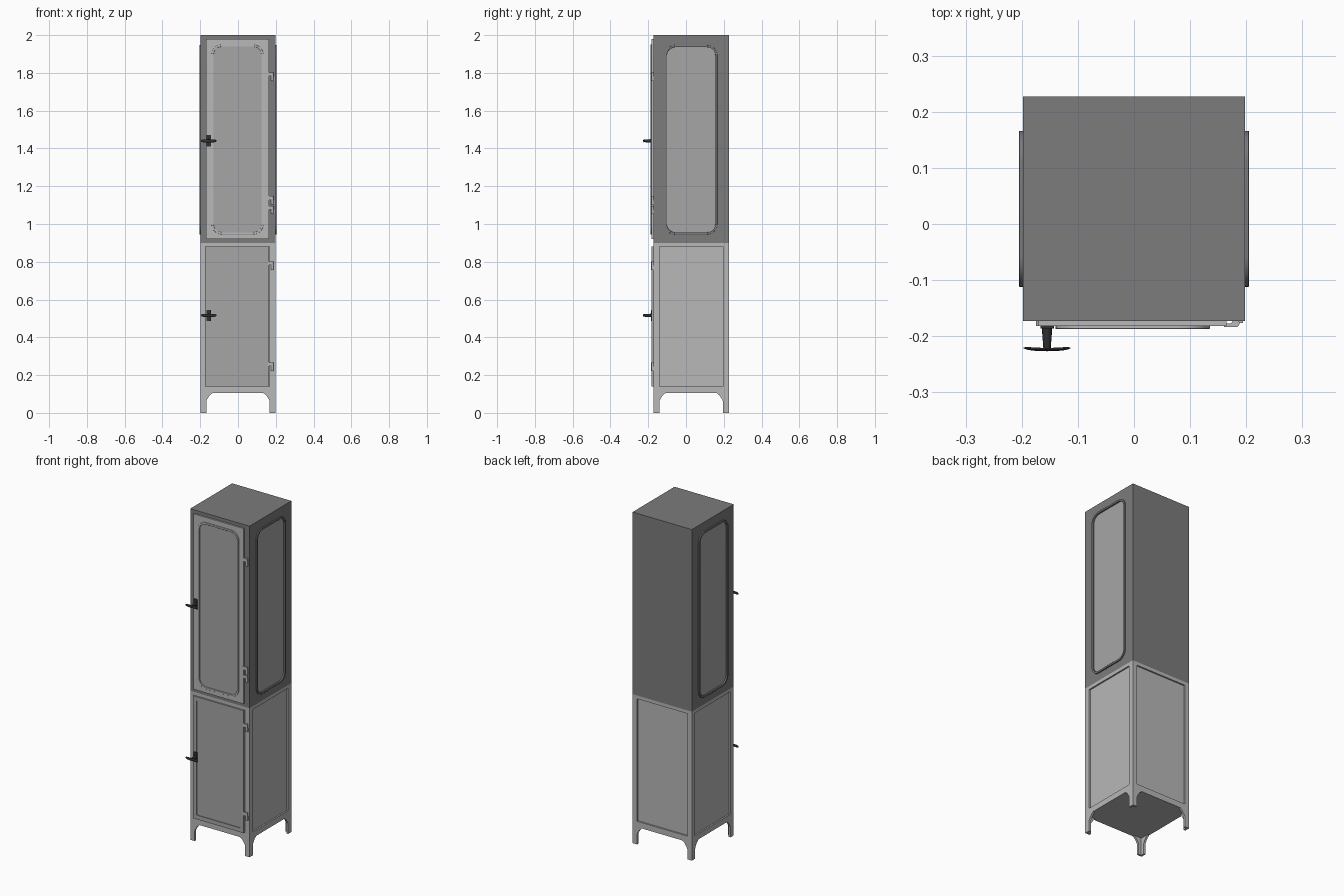
import bpy, bmesh, math
from mathutils import Vector, Matrix

if "Cube" in bpy.data.objects:
    bpy.data.objects.remove(bpy.data.objects["Cube"])

CY, HX, HY = 0.027, 0.198, 0.2      # cabinet centre in y, half width, half depth
FRONT, RIGHT, BACK, LEFT = 0, math.pi / 2, math.pi, -math.pi / 2


def material(name, v):
    m = bpy.data.materials.new(name)
    m.diffuse_color = (v, v, v, 1)
    m.use_nodes = True
    m.node_tree.nodes["Principled BSDF"].inputs["Base Color"].default_value = m.diffuse_color
    return m


DARK = material("dark_paint", 0.20)
LIGHT = material("light_paint", 0.48)
PANEL = material("pane_grey", 0.38)
BLACK = material("handle_black", 0.03)


def rect(x0, x1, z0, z1, r=0.0, n=8):
    """Rectangle outline, optionally with rounded corners."""
    if r == 0:
        return [(x0, z0), (x1, z0), (x1, z1), (x0, z1)]
    pts = []
    for i, (cx, cz) in enumerate([(x1 - r, z1 - r), (x0 + r, z1 - r), (x0 + r, z0 + r), (x1 - r, z0 + r)]):
        for k in range(n + 1):
            a = math.pi / 2 * (i + k / n)
            pts.append((cx + r * math.cos(a), cz + r * math.sin(a)))
    return pts


def smooth(ob):
    bpy.ops.object.select_all(action='DESELECT')
    ob.select_set(True)
    bpy.context.view_layer.objects.active = ob
    bpy.ops.object.shade_smooth_by_angle(angle=math.radians(35))


def plate(name, loops, dist, t, side, mat, bevel=0.0):
    """Upright plate (outer loop, then holes); outer face lies at dist from the cabinet axis."""
    cu = bpy.data.curves.new(name, 'CURVE')
    cu.dimensions, cu.fill_mode, cu.extrude = '2D', 'BOTH', t / 2
    for loop in loops:
        s = cu.splines.new('POLY')
        s.points.add(len(loop) - 1)
        for p, (u, v) in zip(s.points, loop):
            p.co = (u, v, 0, 1)
        s.use_cyclic_u = True
    ob = bpy.data.objects.new(name, cu)
    bpy.context.collection.objects.link(ob)
    bpy.ops.object.select_all(action='DESELECT')
    ob.select_set(True)
    bpy.context.view_layer.objects.active = ob
    bpy.ops.object.convert(target='MESH')
    ob = bpy.context.object
    ob.name = name
    rot = Matrix.Rotation(side, 4, 'Z')
    bm = bmesh.new()
    bm.from_mesh(ob.data)
    bmesh.ops.remove_doubles(bm, verts=bm.verts, dist=1e-5)
    bmesh.ops.recalc_face_normals(bm, faces=bm.faces)
    bm.transform(Matrix.Translation((0, CY, 0)) @ rot
                 @ Matrix.Translation((0, -(dist - t / 2), 0)) @ Matrix.Rotation(math.pi / 2, 4, 'X'))
    bm.to_mesh(ob.data)
    bm.free()
    ob.data.materials.clear()
    ob.data.materials.append(mat)
    if bevel:
        b = ob.modifiers.new("bevel", 'BEVEL')
        b.width, b.segments, b.limit_method = bevel, 2, 'ANGLE'
    smooth(ob)
    return ob


def box(name, x0, x1, y0, y1, z0, z1, mat):
    bpy.ops.mesh.primitive_cube_add(size=1)
    ob = bpy.context.object
    ob.name = name
    ob.data.transform(Matrix.Translation(((x0 + x1) / 2, (y0 + y1) / 2, (z0 + z1) / 2))
                      @ Matrix.Diagonal((x1 - x0, y1 - y0, z1 - z0, 1)))
    ob.data.materials.append(mat)
    return ob


def cone(name, loc, r1, r2, h, mat, rx=0.0):
    bpy.ops.mesh.primitive_cone_add(vertices=16, radius1=r1, radius2=r2, depth=h, location=loc, rotation=(rx, 0, 0))
    ob = bpy.context.object
    ob.name = name
    ob.data.materials.append(mat)
    smooth(ob)


# Lower stand: four leg frames with chamfered arches and recessed panels
def leg_frame(w):
    half = [(0.135, 0.105), (0.15, 0.093), (0.166, 0.068), (0.168, 0.06), (0.168, 0), (w, 0), (w, 0.9)]
    return half + [(-x, z) for x, z in reversed(half)]


for label, side in (("front", FRONT), ("right", RIGHT), ("back", BACK), ("left", LEFT)):
    across = side in (FRONT, BACK)
    d = HY if across else HX
    plate(label + "_leg_frame", [leg_frame(HX if across else HY - 0.0005), rect(-0.168, 0.168, 0.14, 0.88)],
          d, 0.012, side, LIGHT)
    plate(label + "_lower_panel", [rect(-0.185, 0.185, 0.11, 0.895)], d - 0.009, 0.004, side, LIGHT)
box("stand_floor", -0.19, 0.19, CY - 0.19, CY + 0.19, 0.105, 0.113, LIGHT)

# Lower door: thin slab with a slightly raised border
plate("lower_door", [rect(-0.175, 0.165, 0.14, 0.88)], HY + 0.005, 0.012, FRONT, PANEL)
plate("lower_door_border", [rect(-0.175, 0.165, 0.14, 0.88), rect(-0.15, 0.14, 0.165, 0.855)],
      HY + 0.009, 0.005, FRONT, PANEL)

# Upper cabinet shell
box("upper_top", -HX, HX, CY - HY, CY + HY, 1.99, 2.0, DARK)
box("upper_bottom", -HX, HX, CY - HY, CY + HY, 0.9, 0.91, DARK)
plate("upper_back", [rect(-HX, HX, 0.905, 1.995)], HY, 0.008, BACK, DARK)
plate("upper_front_frame", [rect(-HX, HX, 0.905, 1.995), rect(-0.155, 0.15, 0.935, 1.965)],
      HY, 0.008, FRONT, DARK)


# Rounded windows: rim and pane
def window(label, x0, x1, z0, z1, d, lift, side):
    w = 0.011
    plate(label + "_window_rim", [rect(x0, x1, z0, z1, 0.055), rect(x0 + w, x1 - w, z0 + w, z1 - w, 0.044)],
          d + lift, lift + 0.006, side, DARK if side else LIGHT, 0.002)
    plate(label + "_window_pane", [rect(x0 + 0.004, x1 - 0.004, z0 + 0.004, z1 - 0.004, 0.05)],
          d - 0.002, 0.003, side, PANEL)


for label, side in (("right", RIGHT), ("left", LEFT)):
    plate(label + "_upper_wall", [rect(-HY + 0.0005, HY - 0.0005, 0.905, 1.995),
                                  rect(-0.134, 0.134, 0.95, 1.942, 0.05)], HX, 0.008, side, DARK)
    window(label, -0.139, 0.139, 0.945, 1.947, HX, 0.007, side)

# Upper door
plate("upper_door", [rect(-0.17, 0.165, 0.92, 1.98), rect(-0.135, 0.13, 0.95, 1.945, 0.05)],
      HY + 0.009, 0.009, FRONT, LIGHT)
window("door", -0.14, 0.135, 0.945, 1.95, HY + 0.009, 0.005, FRONT)

# Hinges: leaves on door and frame with a round knuckle
YF = CY - HY
for i, (z, h) in enumerate(((1.78, 0.045), (1.125, 0.045), (1.075, 0.04), (0.78, 0.045), (0.245, 0.045))):
    n = str(i + 1)
    cone("hinge_knuckle_" + n, (0.181, YF - 0.004, z), 0.007, 0.007, h, LIGHT)
    box("hinge_door_leaf_" + n, 0.16, 0.181, YF - 0.0105, YF - 0.004, z + h * 0.05, z + h * 0.5, LIGHT)
    box("hinge_frame_leaf_" + n, 0.181, 0.194, YF - 0.003, YF + 0.001, z - h * 0.5, z, LIGHT)

# Handles: backplate, waisted stem and curved cross bar
for label, z in (("upper", 1.44), ("lower", 0.516)):
    x = -0.155
    box(label + "_handle_backplate", x - 0.012, x + 0.012, YF - 0.013, YF - 0.008, z - 0.03, z + 0.03, BLACK)
    cone(label + "_handle_stem", (x, YF - 0.030, z), 0.0065, 0.0095, 0.04, BLACK, -math.pi / 2)
    bpy.ops.mesh.primitive_uv_sphere_add(segments=24, ring_count=16, radius=1)
    bar = bpy.context.object
    bar.name = label + "_handle_bar"
    for v in bar.data.vertices:
        u = v.co.z
        k = max(0.0, 1 - abs(u) ** 5) ** 0.5 / max(1e-6, math.sqrt(max(0.0, 1 - u * u))) if abs(u) < 0.999 else 0
        v.co = Vector((x + 0.042 * u, -0.0238 + 0.003 * u * u - 0.2 + 0.003 * k * v.co.y, z + 0.008 * k * v.co.x))
    bar.data.update()
    bm = bmesh.new()
    bm.from_mesh(bar.data)
    bmesh.ops.recalc_face_normals(bm, faces=bm.faces)
    bm.to_mesh(bar.data)
    bm.free()
    bar.data.materials.append(BLACK)
    smooth(bar)
